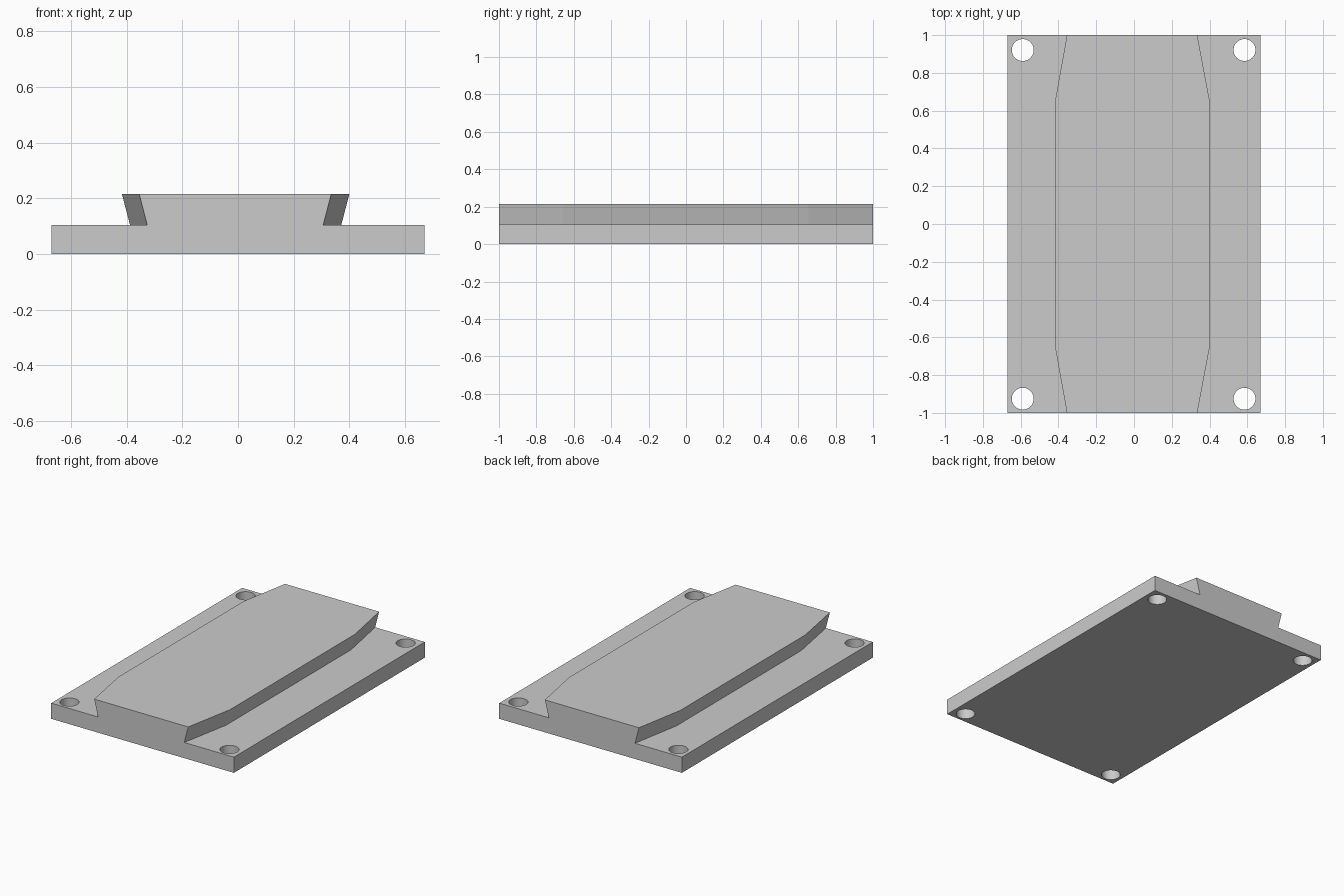
import bpy, bmesh, math

if "Cube" in bpy.data.objects:
    bpy.data.objects.remove(bpy.data.objects["Cube"])

BASE_H, TOP_H = 0.104, 0.215

grey = bpy.data.materials.new("light_grey")
grey.diffuse_color = (0.6, 0.6, 0.6, 1)
grey.use_nodes = True
grey.node_tree.nodes["Principled BSDF"].inputs["Base Color"].default_value = grey.diffuse_color


def loft(name, lower, upper, z0, z1):
    """Solid between two matching outlines."""
    bm = bmesh.new()
    a = [bm.verts.new((x, y, z0)) for x, y in lower]
    b = [bm.verts.new((x, y, z1)) for x, y in upper]
    bm.faces.new(a[::-1])
    bm.faces.new(b)
    for i in range(len(a)):
        j = (i + 1) % len(a)
        bm.faces.new((a[i], a[j], b[j], b[i]))
    bmesh.ops.recalc_face_normals(bm, faces=bm.faces)
    mesh = bpy.data.meshes.new(name)
    bm.to_mesh(mesh)
    bm.free()
    mesh.materials.append(grey)
    ob = bpy.data.objects.new(name, mesh)
    bpy.context.collection.objects.link(ob)
    return ob


def combine(target, tool, operation):
    bpy.context.view_layer.objects.active = target
    mod = target.modifiers.new("cut", 'BOOLEAN')
    mod.operation, mod.solver, mod.object = operation, 'EXACT', tool
    bpy.ops.object.modifier_apply(modifier=mod.name)
    bpy.data.objects.remove(tool)


def rail_outline(inset):
    """Straight-sided strip with tapered lead-ins at both ends."""
    l, r, le, re = -0.417 + inset, 0.40 - inset, -0.355 + inset, 0.335 - inset
    return [(le, -1), (re, -1), (r, -0.655), (r, 0.655),
            (re, 1), (le, 1), (l, 0.655), (l, -0.655)]


# Flat mounting plate
plate = loft("mounting_plate",
             *[[(-0.67, -1), (0.67, -1), (0.67, 1), (-0.67, 1)]] * 2, 0, BASE_H)

# Undercut dovetail rail, fused to the plate
rail = loft("dovetail_rail", rail_outline(0.029), rail_outline(0), BASE_H, TOP_H)
combine(plate, rail, 'UNION')

# Corner screw holes
for cx in (-0.589, 0.585):
    for cy in (-0.925, 0.921):
        ring = [(cx + 0.058 * math.cos(t * math.tau / 40),
                 cy + 0.058 * math.sin(t * math.tau / 40)) for t in range(40)]
        combine(plate, loft("hole_cutter", ring, ring, -0.1, 0.2), 'DIFFERENCE')

# Smooth hole walls, sharp edges elsewhere
plate.name = "dovetail_mounting_plate"
plate.select_set(True)
bpy.context.view_layer.objects.active = plate
bpy.ops.object.shade_smooth_by_angle(angle=math.radians(9.5))
